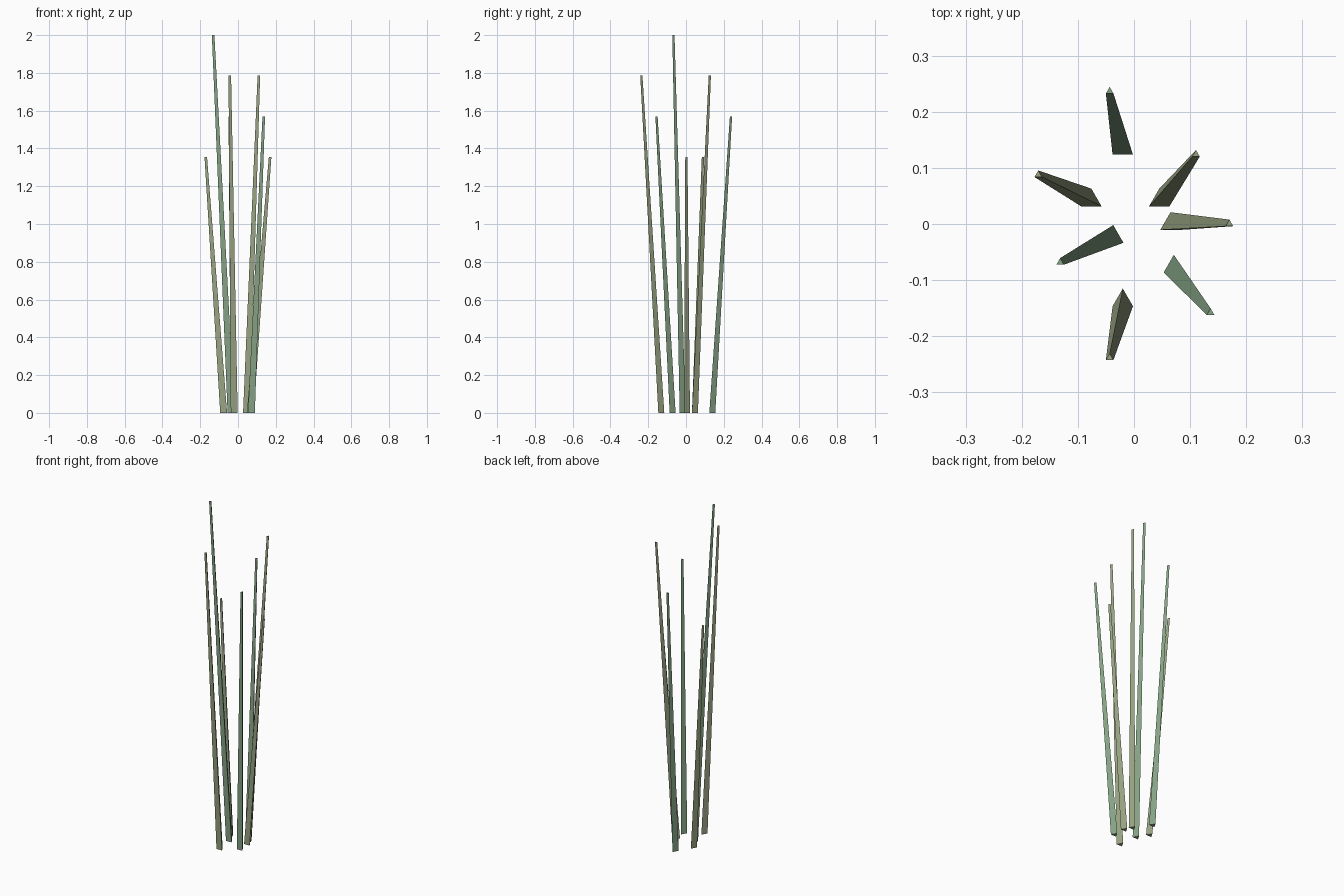
import bpy, bmesh
from math import cos, sin, pi, radians

if "Cube" in bpy.data.objects:
    bpy.data.objects.remove(bpy.data.objects["Cube"])

BASE_R, TIP_R, LEAN = 0.021, 0.0078, 0.105


def material(name, rgb):
    m = bpy.data.materials.new(name)
    m.diffuse_color = (*rgb, 1)
    m.use_nodes = True
    m.node_tree.nodes["Principled BSDF"].inputs["Base Color"].default_value = m.diffuse_color
    return m


green = material("green", (0.24, 0.37, 0.24))
olive = material("olive", (0.31, 0.36, 0.22))


def stalk(index, x, y, height, mat):
    """Three-sided tapered stalk leaning outwards."""
    a = 2 * pi * index / 7
    bm = bmesh.new()

    def ring(cx, cy, z, r):
        return [bm.verts.new((cx + r * cos(radians(d)), cy + r * sin(radians(d)), z))
                for d in (90, 210, 330)]

    low = ring(x, y, 0, BASE_R)
    top = ring(x + LEAN * cos(a), y + LEAN * sin(a), height, TIP_R)
    for i in range(3):
        j = (i + 1) % 3
        bm.faces.new((low[i], low[j], top[j], top[i]))
    bm.faces.new(low[::-1])
    bm.faces.new(top)
    bmesh.ops.recalc_face_normals(bm, faces=bm.faces)
    name = f"grass_stalk_{index + 1}"
    mesh = bpy.data.meshes.new(name)
    bm.to_mesh(mesh)
    bm.free()
    mesh.materials.append(mat)
    bpy.context.collection.objects.link(bpy.data.objects.new(name, mesh))


# Ring of stalks: base x, base y, height, colour
stalks = [
    (0.065, 0.000, 1.355, olive),
    (0.045, 0.042, 1.785, olive),
    (-0.020, 0.134, 1.57, green),
    (-0.076, 0.042, 1.355, olive),
    (-0.037, -0.023, 2.0, green),
    (-0.020, -0.136, 1.785, olive),
    (0.071, -0.076, 1.57, green),
]
for i, s in enumerate(stalks):
    stalk(i, *s)
